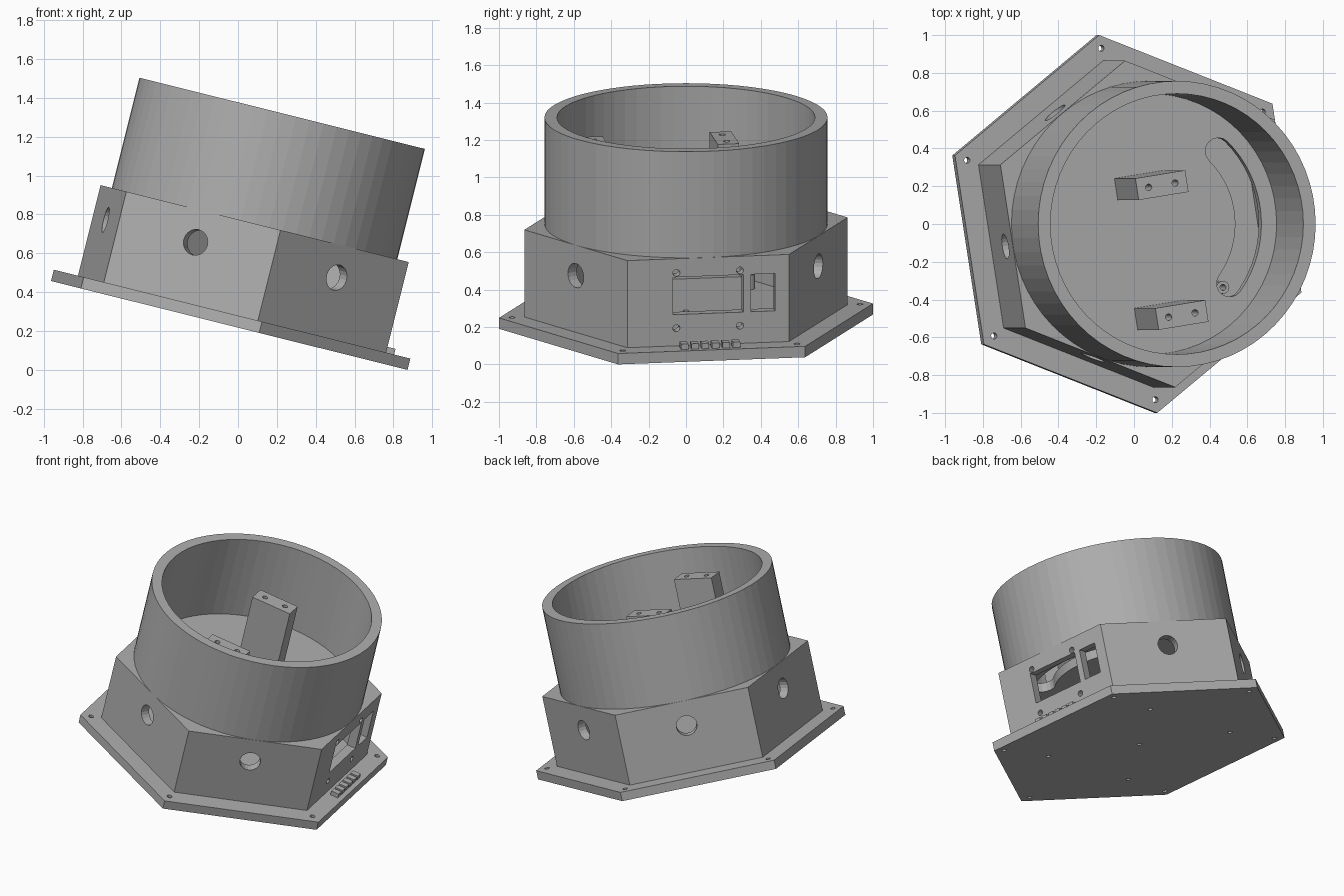
import bpy, bmesh
from math import sin, cos, pi, radians
from mathutils import Matrix, Vector

cube = bpy.data.objects.get("Cube")
if cube:
    bpy.data.objects.remove(cube, do_unlink=True)

# One plain grey for the whole print
grey = bpy.data.materials.new("plain grey")
grey.use_nodes = True
GREY = (0.42, 0.42, 0.42, 1)
grey.diffuse_color = GREY
grey.node_tree.nodes["Principled BSDF"].inputs["Base Color"].default_value = GREY

# The whole housing leans towards +x
TILT = Matrix.Translation((-0.045, 0, 0.229)) @ Matrix.Rotation(radians(14), 4, 'Y')
CORNER = 39.0            # first hexagon corner, degrees
FACE = 9.0               # side with the windows
PLATE, TOP, RIM = 0.06, 0.54, 1.125
APOTHEM, WALL = 0.758, 0.06


def polar(r, deg):
    return Vector((r * cos(radians(deg)), r * sin(radians(deg))))


def ngon(r, n=24, start=0.0, centre=(0, 0)):
    return [Vector(centre) + polar(r, start + 360 * i / n) for i in range(n)]


def rect(x0, x1, y0, y1):
    return [Vector(p) for p in ((x0, y0), (x1, y0), (x1, y1), (x0, y1))]


def side(deg):
    """Frame on a side wall: x along the wall, y up, z outward."""
    a = radians(deg)
    return Matrix(((-sin(a), 0, cos(a), 0), (cos(a), 0, sin(a), 0),
                   (0, 1, 0, 0), (0, 0, 0, 1)))


def prism(name, pts, low, high, frame=Matrix()):
    bm = bmesh.new()
    face = bm.faces.new([bm.verts.new((p[0], p[1], low)) for p in pts])
    out = bmesh.ops.extrude_face_region(bm, geom=[face])
    moved = [v for v in out["geom"] if isinstance(v, bmesh.types.BMVert)]
    bmesh.ops.translate(bm, verts=moved, vec=(0, 0, high - low))
    bmesh.ops.transform(bm, matrix=frame, verts=bm.verts)
    bmesh.ops.recalc_face_normals(bm, faces=bm.faces)
    mesh = bpy.data.meshes.new(name)
    bm.to_mesh(mesh)
    bm.free()
    mesh.materials.append(grey)
    obj = bpy.data.objects.new(name, mesh)
    bpy.context.scene.collection.objects.link(obj)
    return obj


def finish(obj, cutters=()):
    """Cut the part, then lean it with the rest."""
    for c in cutters:
        c.hide_render = True
        mod = obj.modifiers.new("cut", 'BOOLEAN')
        mod.operation, mod.solver, mod.object = 'DIFFERENCE', 'EXACT', c
    bpy.context.view_layer.update()
    deps = bpy.context.evaluated_depsgraph_get()
    mesh = bpy.data.meshes.new_from_object(obj.evaluated_get(deps))
    obj.modifiers.clear()
    obj.data = mesh
    mesh.transform(TILT)
    for c in cutters:
        bpy.data.objects.remove(c, do_unlink=True)


def drill(r, centre, low, high, frame=Matrix()):
    return prism("cutter", ngon(r, 20, 0, centre), low, high, frame)


# Base plate with corner and centre screw holes
post_spots = [polar(0.6, -34 + 90 * i) for i in range(4)]
plate_holes = [polar(0.942, CORNER + 60 * i) for i in range(6)] + post_spots + [Vector((0, 0))]
plate = prism("base_plate", ngon(1.0125, 6, CORNER), 0, PLATE)
finish(plate, [drill(0.016, p, -0.1, 0.1) for p in plate_holes])

# Hollow hexagonal body with round side holes, windows and a curved slot
cuts = [prism("cutter", ngon((APOTHEM - WALL) / cos(pi / 6), 6, CORNER), 0, TOP - WALL)]
for i in range(1, 6):
    cuts.append(drill(0.067, (0, 0.373), 0.6, 0.9, side(FACE + 60 * i)))
window_side = side(FACE)
for x0, x1 in ((-0.19, 0.19), (0.232, 0.362)):
    cuts.append(prism("cutter", rect(x0, x1, 0.232, 0.438), 0.6, 0.9, window_side))
for x in (-0.172, 0.172):
    for z in (0.157, 0.462):
        cuts.append(drill(0.019, (x, z), 0.6, 0.9, window_side))

MID, HALF, A0, A1, STEPS = 0.536, 0.071, -36, 46, 16
arc = [A0 + (A1 - A0) * i / STEPS for i in range(STEPS + 1)]
caps = [180 * i / 8 for i in range(1, 8)]
slot = [polar(MID + HALF, a) for a in arc]
slot += [polar(MID, A1) + polar(HALF, A1 + a) for a in caps]
slot += [polar(MID - HALF, a) for a in reversed(arc)]
slot += [polar(MID, A0) + polar(HALF, A0 + 180 + a) for a in caps]
cuts.append(prism("cutter", slot, 0.4, 0.6))
body = prism("hexagonal_body", ngon(APOTHEM / cos(pi / 6), 6, CORNER), PLATE, TOP)
finish(body, cuts)

# Round collar
collar = prism("round_collar", ngon(0.757, 64), TOP, RIM)
finish(collar, [prism("cutter", ngon(0.69, 64), 0.4, 1.3)])

# Two mounting pillars on the collar floor
turn = Matrix.Rotation(radians(FACE), 4, 'Z')
for name, y in (("back_pillar", 0.211), ("front_pillar", -0.485)):
    pillar = prism(name, rect(-0.155, 0.12, y - 0.058, y + 0.058), TOP, 1.0, turn)
    finish(pillar, [drill(0.017, (x - 0.018, y), 0.85, 1.1, turn) for x in (-0.073, 0.073)])

# Small posts inside the body
for i, p in enumerate(post_spots):
    post = prism("inner_post_%d" % (i + 1), ngon(0.034, 20, 0, p), PLATE, 0.14)
    finish(post, [drill(0.016, p, 0, 0.2)])

# Row of plain ribs on the plate below the windows
for i in range(6):
    x = -0.14 + 0.056 * i
    finish(prism("plate_rib_%d" % (i + 1), rect(x - 0.02, x + 0.02, PLATE, 0.09),
                 0.79, 0.845, window_side))
